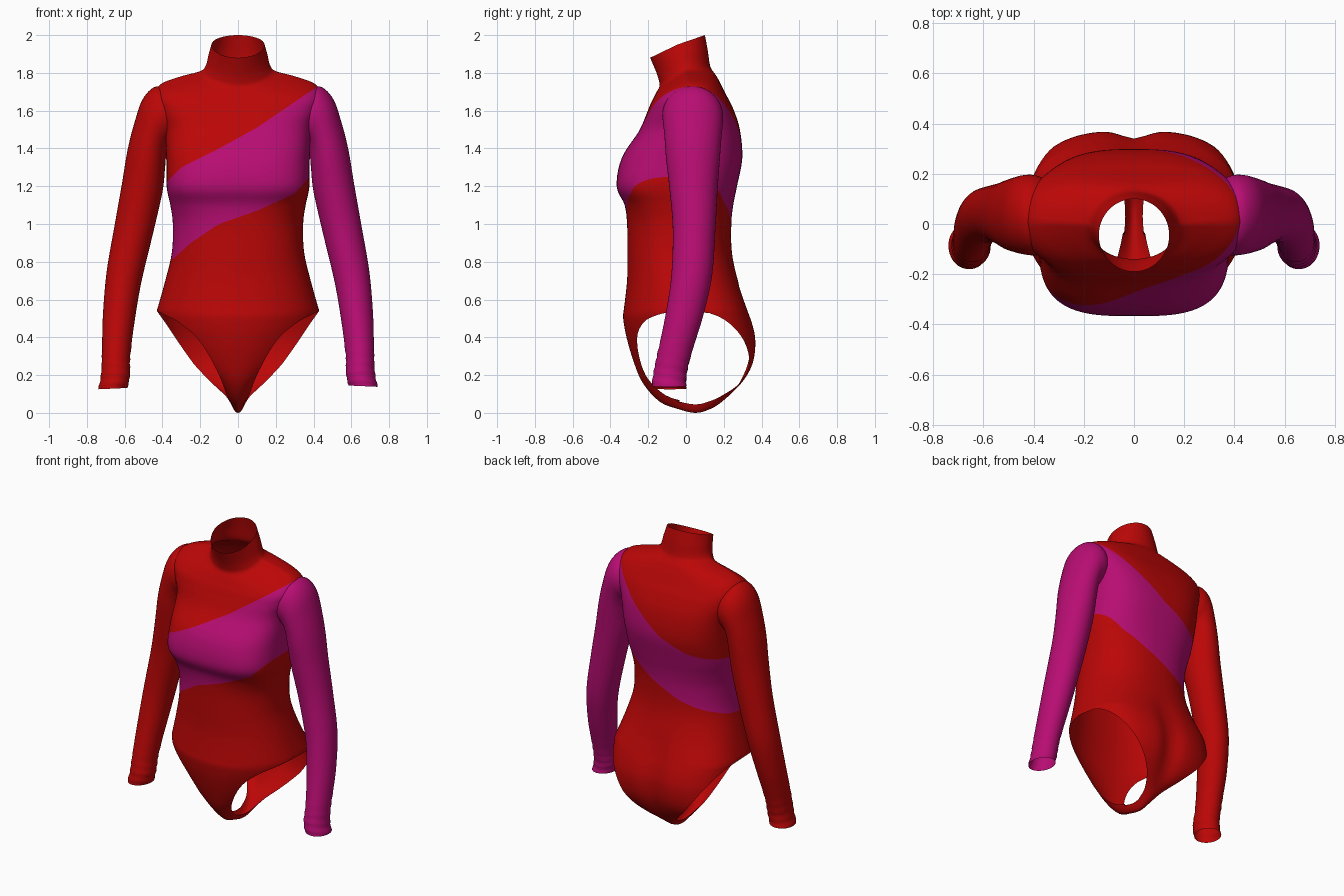
import bpy, bmesh, math
from mathutils import Vector

if "Cube" in bpy.data.objects:
    bpy.data.objects.remove(bpy.data.objects["Cube"])

SEG = 96                    # points around the torso
HIP_F, HIP_B = 2.1, 2.9     # squareness of the hip section, front and back


def material(name, rgb):
    m = bpy.data.materials.new(name)
    m.diffuse_color = (*rgb, 1)
    m.use_nodes = True
    m.node_tree.nodes["Principled BSDF"].inputs["Base Color"].default_value = m.diffuse_color
    return m


RED = material("red_fabric", (0.5, 0.002, 0.002))
MAGENTA = material("magenta_fabric", (0.48, 0.004, 0.17))


def smooth_rows(rows, steps):
    """Catmull-Rom interpolation of a list of equal-length tuples."""
    out = []
    for i in range(len(rows) - 1):
        a, b, c, d = (rows[max(0, min(len(rows) - 1, i + k))] for k in (-1, 0, 1, 2))
        for s in range(steps):
            t = s / steps
            out.append(tuple(q + 0.5 * t * (r - p + t * (2 * p - 5 * q + 4 * r - w + t * (3 * (q - r) + w - p)))
                             for p, q, r, w in zip(a, b, c, d)))
    return out + [rows[-1]]


def loft(bm, rows, closed):
    grid = [[bm.verts.new(p) for p in row] for row in rows]
    n = len(rows[0])
    for r0, r1 in zip(grid, grid[1:]):
        for j in range(n if closed else n - 1):
            k = (j + 1) % n
            bm.faces.new((r0[j], r0[k], r1[k], r1[j]))


def finish(bm, name, mats):
    bmesh.ops.recalc_face_normals(bm, faces=bm.faces)
    for f in bm.faces:
        f.smooth = True
    me = bpy.data.meshes.new(name)
    bm.to_mesh(me)
    bm.free()
    for m in mats:
        me.materials.append(m)
    ob = bpy.data.objects.new(name, me)
    bpy.context.collection.objects.link(ob)
    return ob


def power(v, n):
    return math.copysign(abs(v) ** (2 / n), v)


# Torso rings: half width, side z, front y, front z, back y, back z, front n, back n
RINGS = [
    (.43, .54, -.33, .54, .33, .54, HIP_F, HIP_B),
    (.385, .70, -.312, .70, .275, .70, 2.2, 2.5),
    (.35, .85, -.31, .85, .243, .85, 2.3, 2.3),
    (.345, 1.0, -.312, 1.0, .24, 1.0, 2.4, 2.3),
    (.358, 1.1, -.325, 1.1, .25, 1.1, 2.8, 2.4),
    (.378, 1.2, -.367, 1.2, .27, 1.2, 3.2, 2.6),
    (.38, 1.35, -.34, 1.35, .298, 1.35, 3.0, 2.8),
    (.39, 1.5, -.25, 1.49, .285, 1.5, 2.9, 3.0),
    (.425, 1.62, -.21, 1.58, .25, 1.61, 2.9, 3.0),
    (.435, 1.70, -.19, 1.63, .215, 1.68, 2.8, 2.9),
    (.40, 1.746, -.17, 1.67, .185, 1.74, 2.5, 2.6),
    (.30, 1.782, -.155, 1.70, .16, 1.785, 2.2, 2.3),
    (.20, 1.808, -.14, 1.73, .135, 1.82, 2, 2),
    (.17, 1.84, -.145, 1.765, .125, 1.85, 2, 2),
    (.155, 1.90, -.16, 1.81, .115, 1.92, 2, 2),
    (.14, 1.95, -.19, 1.88, .10, 2.0, 2, 2),
]


def torso_ring(w, zs, yf, zf, yb, zb, nf, nb):
    pts, ym = [], (yf + yb) / 2
    for j in range(SEG):
        a = 2 * math.pi * j / SEG
        s, c = math.sin(a), math.cos(a)
        n, y, z = (nf, yf, zf) if c > 0 else (nb, yb, zb)
        k = abs(power(c, n))
        pts.append((w * power(s, n), ym + (y - ym) * k, zs + (z - zs) * k))
    return pts


# Gusset between the legs, front hip to back hip: centre y, centre z, half width
GUSSET = [
    (-.33, .54, .43), (-.333, .515, .38), (-.33, .48, .315), (-.315, .40, .22),
    (-.28, .28, .14), (-.23, .16, .09), (-.14, .06, .06), (-.04, .02, .04),
    (.05, 0, .035), (.13, .02, .045), (.20, .06, .07), (.29, .14, .14),
    (.357, .26, .235), (.372, .38, .32), (.355, .47, .38), (.33, .54, .43),
]


def gusset_row(y, z, w):
    row, n = [], HIP_F if y < .05 else HIP_B
    for j in range(SEG // 2 + 1):
        u = power(math.sin(math.pi * (j / (SEG // 2) - .5)), n)
        x = min(w, .43) * u
        k = max(0, 1 - (abs(x) / .43) ** n) ** (1 / n)
        wrap = .035 * u * u * max(0, 1 - w / .43) if y < -.05 else 0
        row.append((x, y * k + wrap, max(0, z) + .045 * u * u * max(0, 1 - z / .25)))
    return row


# Diagonal band edges as (x, z) on the front and on the back
UPPER = ([(-.38, 1.22), (-.3, 1.3), (-.1, 1.4), (.1, 1.51), (.43, 1.735)],
         [(-.38, 1.22), (-.2, 1.27), (0, 1.36), (.2, 1.52), (.43, 1.735)])
LOWER = ([(-.35, .81), (-.25, .9), (-.1, 1.0), (.1, 1.07), (.3, 1.16), (.38, 1.25)],
         [(-.35, .84), (-.1, .93), (.1, 1.03), (.25, 1.12), (.38, 1.25)])


def lookup(pts, x):
    if x <= pts[0][0]:
        return pts[0][1]
    for (a, za), (b, zb) in zip(pts, pts[1:]):
        if x <= b:
            return za + (zb - za) * (x - a) / (b - a)
    return pts[-1][1]


def above(co, curve):
    t = max(0, min(1, (co.y + .1) / .25))
    return co.z - lookup(curve[0], co.x) * (1 - t) - lookup(curve[1], co.x) * t


def cut_along(bm, curve):
    new = []
    for e in list(bm.edges):
        a, b = e.verts
        fa, fb = above(a.co, curve), above(b.co, curve)
        if fa * fb < 0:
            new.append(bmesh.utils.edge_split(e, a, fa / (fa - fb))[1])
    bmesh.ops.connect_verts(bm, verts=new)


# Body with turtleneck collar, leg openings and diagonal band
bm = bmesh.new()
loft(bm, [torso_ring(*r) for r in smooth_rows(RINGS, 5)], True)
loft(bm, [gusset_row(*r) for r in smooth_rows(GUSSET, 4)], False)
bmesh.ops.remove_doubles(bm, verts=bm.verts, dist=.0005)
for v in bm.verts:      # seat cleft
    if v.co.y > .1 and v.co.z < .7:
        v.co.y -= .032 * math.exp(-(v.co.x / .07) ** 2) * math.sin(math.pi * v.co.z / .7)
cut_along(bm, UPPER)
cut_along(bm, LOWER)
for f in bm.faces:
    c = f.calc_center_median()
    f.material_index = int(above(c, UPPER) < 0 < above(c, LOWER))
finish(bm, "bodysuit_torso", [RED, MAGENTA])

# Sleeve rings: inner x, inner z, outer x, outer z, centre y, half depth
SLEEVE = [
    (.335, 1.44, .37, 1.72, .03, .15), (.355, 1.425, .44, 1.726, .035, .16),
    (.37, 1.41, .505, 1.66, .037, .158), (.38, 1.37, .55, 1.53, .037, .15),
    (.387, 1.29, .585, 1.39, .037, .142), (.40, 1.17, .615, 1.21, .04, .128),
    (.45, .95, .652, 1.0, .043, .113), (.51, .70, .695, .75, .03, .108),
    (.545, .50, .715, .52, -.01, .10), (.57, .31, .72, .33, -.06, .09),
    (.572, .21, .725, .21, -.085, .088), (.585, .145, .74, .138, -.09, .09),
]


def sleeve(name, side, mat):
    rows = []
    for xi, zi, xo, zo, yc, ry in smooth_rows(SLEEVE, 6):
        mid = Vector(((xi + xo) / 2, yc, (zi + zo) / 2))
        half = Vector(((xo - xi) / 2, 0, (zo - zi) / 2))
        row = []
        for j in range(40):
            a = 2 * math.pi * j / 40
            # small gathers at the cuff
            k = 1 + (.025 * math.sin(mid.z * 130 + 2 * math.sin(a)) if mid.z < .36 else 0)
            p = mid + half * math.cos(a) * k + Vector((0, ry, 0)) * math.sin(a) * k
            # the red cuff hangs slightly lower
            drop = .02 * max(0, 1 - p.z / .4) if side < 0 else 0
            row.append((side * p.x, p.y, p.z - drop))
        rows.append(row)
    bm = bmesh.new()
    loft(bm, rows, True)
    finish(bm, name, [mat])


sleeve("red_sleeve", -1, RED)
sleeve("magenta_sleeve", 1, MAGENTA)
